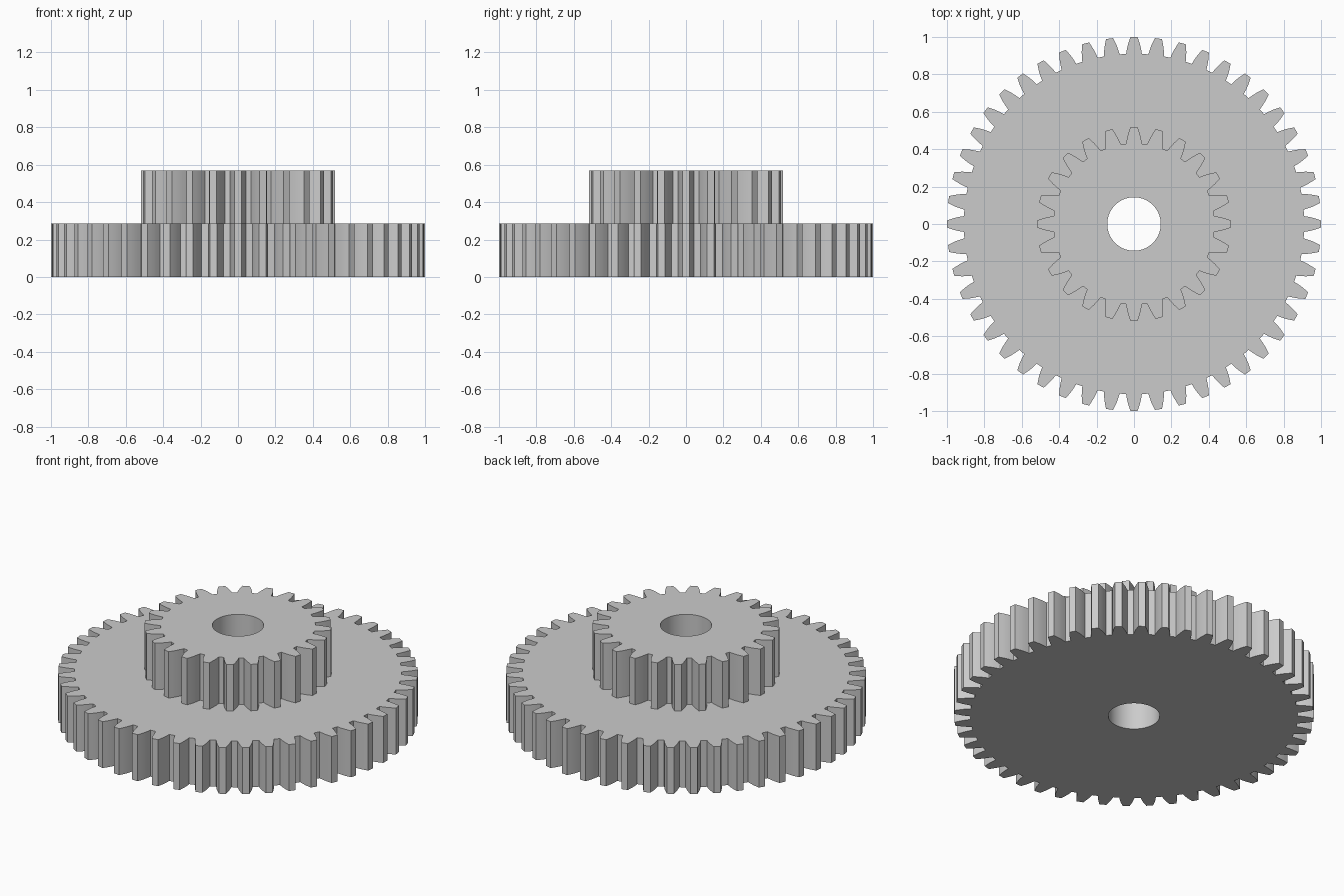
import bpy
import bmesh
from math import cos, sin, tau

if "Cube" in bpy.data.objects:
    bpy.data.objects.remove(bpy.data.objects["Cube"], do_unlink=True)

MODULE = 0.04        # tooth size shared by both gears
BORE = 0.143         # radius of the shaft hole
THICK = 0.285        # thickness of each gear
# One tooth flank: (radial offset from the pitch circle, half width), in modules
FLANK = [(-1.25, 1.06), (-0.6, 0.95), (0, 0.81), (0.5, 0.65), (1, 0.48)]

grey = bpy.data.materials.new("plain grey")
grey.use_nodes = True
colour = (0.6, 0.6, 0.6, 1)
grey.diffuse_color = colour
grey.node_tree.nodes["Principled BSDF"].inputs["Base Color"].default_value = colour


def gear_outline(teeth):
    """Polar points (radius, angle) round the gear, with a tooth at angle 0."""
    pitch = teeth * MODULE / 2
    points = []
    for i in range(teeth):
        centre = tau * i / teeth
        side = [(pitch + off * MODULE, half * MODULE) for off, half in FLANK]
        points += [(r, centre - w / r) for r, w in side]
        points += [(r, centre + w / r) for r, w in reversed(side)]
        points.append((side[0][0], centre + tau / teeth / 2))
    return points


def make_gear(name, teeth, bottom):
    """Toothed ring with a round bore, skinned through four loops."""
    outline = gear_outline(teeth)
    bore = [(BORE, a) for _, a in outline]
    top = bottom + THICK
    bm = bmesh.new()
    loops = [
        [bm.verts.new((r * cos(a), r * sin(a), z)) for r, a in ring]
        for ring, z in ((outline, bottom), (outline, top), (bore, top), (bore, bottom))
    ]
    count = len(outline)
    for k, loop in enumerate(loops):
        following = loops[(k + 1) % len(loops)]
        for i in range(count):
            j = (i + 1) % count
            bm.faces.new((loop[i], loop[j], following[j], following[i]))
    bmesh.ops.recalc_face_normals(bm, faces=bm.faces)
    mesh = bpy.data.meshes.new(name)
    bm.to_mesh(mesh)
    bm.free()
    mesh.materials.append(grey)
    obj = bpy.data.objects.new(name, mesh)
    bpy.context.collection.objects.link(obj)
    # Smooth bore and flanks, crisp tooth corners
    bpy.ops.object.select_all(action="DESELECT")
    obj.select_set(True)
    bpy.context.view_layer.objects.active = obj
    bpy.ops.object.shade_smooth_by_angle(angle=0.4)


# Large wheel below, small pinion on top
make_gear("large_gear", 48, 0)
make_gear("small_gear", 24, THICK)
